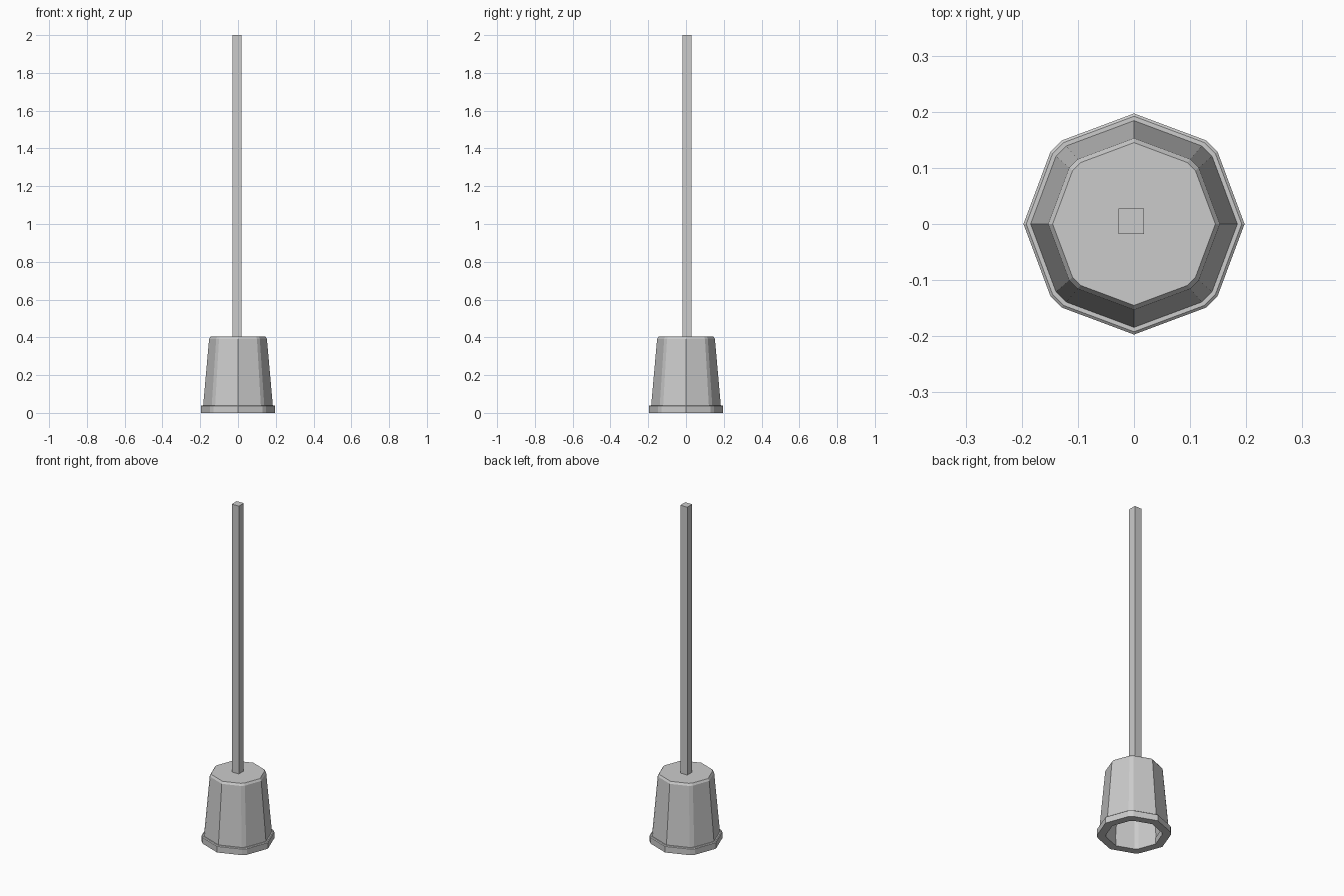
import bpy, bmesh
from math import radians, cos, sin

if "Cube" in bpy.data.objects:
    bpy.data.objects.remove(bpy.data.objects["Cube"])

# Octagon directions; the diagonal corners are blunted into two points
ANGLES = []
for k in range(4):
    ANGLES += [k * 90, k * 90 + 41, k * 90 + 49]


def make_object(name, bm):
    bmesh.ops.recalc_face_normals(bm, faces=bm.faces)
    mesh = bpy.data.meshes.new(name)
    bm.to_mesh(mesh)
    bm.free()
    obj = bpy.data.objects.new(name, mesh)
    bpy.context.collection.objects.link(obj)
    return obj


def lathe(name, profile, closed=False):
    """Sweep (radius, height) points round the faceted outline."""
    bm = bmesh.new()
    rings = [[bm.verts.new((r * cos(radians(a)), r * sin(radians(a)), z))
              for a in ANGLES] for r, z in profile]
    n = len(ANGLES)
    pairs = list(zip(rings, rings[1:]))
    if closed:
        pairs.append((rings[-1], rings[0]))
    for low, high in pairs:
        for i in range(n):
            j = (i + 1) % n
            bm.faces.new((low[i], low[j], high[j], high[i]))
    if not closed:
        bm.faces.new(rings[0])
        bm.faces.new(rings[-1])
    return make_object(name, bm)


# Upturned bucket: inner ceiling, inner wall, lip, outer wall, top
lathe("bucket", [(0.125, 0.375), (0.155, 0.02), (0.186, 0.02),
                 (0.153, 0.392), (0.145, 0.404)])

# Rim band round the open lower edge
lathe("rim", [(0.15, 0.0), (0.197, 0.0), (0.197, 0.036),
              (0.192, 0.04), (0.15, 0.04)], closed=True)

# Square pole standing on the bucket
bm = bmesh.new()
bmesh.ops.create_cube(bm, size=1)
for v in bm.verts:
    v.co = (v.co.x * 0.046 - 0.005, v.co.y * 0.046 + 0.005,
            2.0 if v.co.z > 0 else 0.4)
make_object("pole", bm)
